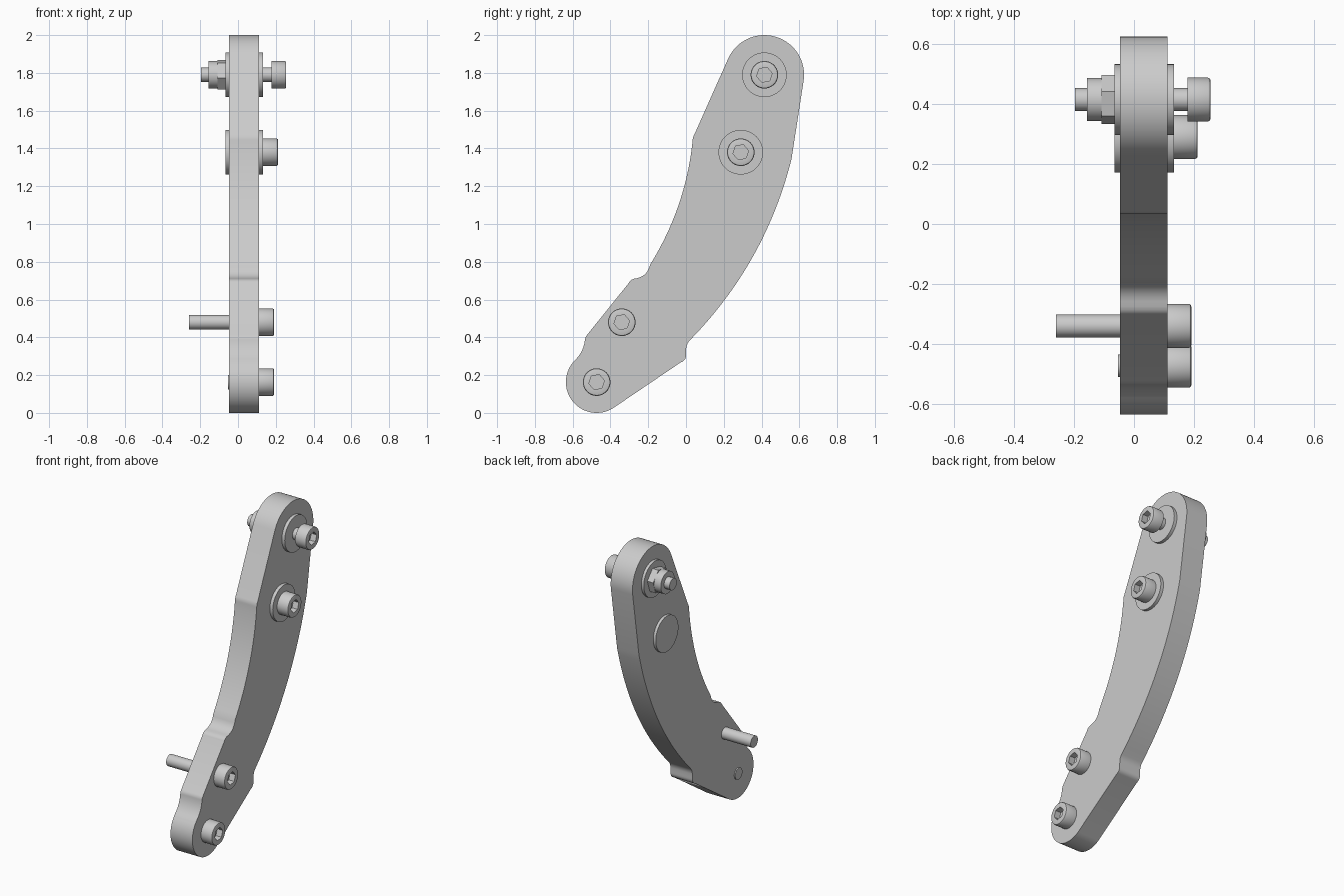
import bpy, bmesh
from math import sin, cos, pi, radians, hypot
from mathutils import Vector

cube = bpy.data.objects.get("Cube")
if cube:
    bpy.data.objects.remove(cube, do_unlink=True)

grey = bpy.data.materials.new("plain grey")
grey.use_nodes = True
grey.diffuse_color = (0.6, 0.6, 0.6, 1)
grey.node_tree.nodes["Principled BSDF"].inputs["Base Color"].default_value = grey.diffuse_color

SEG = 48
BACK, FRONT = -0.047, 0.112   # plate faces along x


def finish(name, bm):
    bmesh.ops.recalc_face_normals(bm, faces=bm.faces)
    mesh = bpy.data.meshes.new(name)
    bm.to_mesh(mesh)
    bm.free()
    mesh.materials.append(grey)
    obj = bpy.data.objects.new(name, mesh)
    bpy.context.collection.objects.link(obj)
    bpy.ops.object.select_all(action='DESELECT')
    obj.select_set(True)
    bpy.context.view_layer.objects.active = obj
    bpy.ops.object.shade_smooth_by_angle(angle=radians(30))
    return obj


def circle(centre, r, start, end, n=32):
    angles = [radians(start + (end - start) * i / n) for i in range(n + 1)]
    return [(centre[0] + r * cos(a), centre[1] + r * sin(a)) for a in angles]


def arc(a, b, sag, n=6):
    """Shallow arc from a to b; positive sag bulges out of the outline."""
    a, b = Vector(a), Vector(b)
    d = b - a
    out = Vector((d.y, -d.x)).normalized()
    return [tuple(a + d * t + out * (4 * sag * t * (1 - t)))
            for t in (i / n for i in range(n + 1))]


def turned(name, at, rings):
    """Solid around an x axis from (x, radius, is_hex) rings."""
    bm = bmesh.new()
    loops = []
    for x, r, is_hex in rings:
        loop = []
        for i in range(SEG):
            a = 2 * pi * i / SEG
            k = cos(pi / 6) / cos(a % (pi / 3) - pi / 6) if is_hex else 1
            a += radians(11.25) if is_hex else 0
            loop.append(bm.verts.new((x, at[0] + r * k * cos(a), at[1] + r * k * sin(a))))
        loops.append(loop)
    for p, q in zip(loops, loops[1:]):
        for i in range(SEG):
            j = (i + 1) % SEG
            bm.faces.new((p[i], p[j], q[j], q[i]))
    bm.faces.new(loops[0])
    bm.faces.new(loops[-1])
    return finish(name, bm)


def cylinder(name, at, x0, x1, r, is_hex=False):
    return turned(name, at, [(x0, r, is_hex), (x1, r, is_hex)])


def cap_screw(name, at, tip, seat, top):
    r = 0.073
    cylinder(name + "_shaft", at, tip, seat + 0.01, 0.038)
    turned(name + "_head", at, [
        (seat, r, False), (top - 0.008, r, False), (top - 0.002, r - 0.003, False),
        (top, r - 0.008, False), (top, 0.042, True), (top - 0.04, 0.042, True)])


# Hole positions as (y, z)
top_hole, upper_hole = (0.415, 1.79), (0.29, 1.38)
lower_hole, foot_hole = (-0.34, 0.48), (-0.473, 0.163)

# Curved arm plate
outline = (
    circle(foot_hole, 0.163, 140, 303)
    + arc((-0.03, 0.266), (0.0, 0.315), 0.012)
    + arc((0.001, 0.33), (0.02, 0.384), -0.006)
    + arc((0.02, 0.384), (0.558, 1.341), 0.074, 24)
    + circle(top_hole, 0.21, -9, 156)
    + arc((0.047, 1.48), (0.035, 1.44), 0.003)
    + arc((0.035, 1.44), (-0.19, 0.785), -0.04, 20)
    + arc((-0.19, 0.785), (-0.275, 0.71), -0.02, 8)
    + arc((-0.28, 0.708), (-0.305, 0.685), 0.004)
    + arc((-0.522, 0.415), (-0.535, 0.385), 0.003)
    + arc((-0.535, 0.385), (-0.595, 0.272), -0.012))
points = [p for i, p in enumerate(outline)
          if hypot(p[0] - outline[i - 1][0], p[1] - outline[i - 1][1]) > 0.001]
bm = bmesh.new()
face = bm.faces.new([bm.verts.new((BACK, y, z)) for y, z in points])
new = bmesh.ops.extrude_face_region(bm, geom=[face], use_keep_orig=True)["geom"]
bmesh.ops.translate(bm, vec=(FRONT - BACK, 0, 0),
                    verts=[v for v in new if isinstance(v, bmesh.types.BMVert)])
finish("arm_plate", bm)

# Flanged bushings in the two upper holes
for name, at in (("top_bushing", top_hole), ("upper_bushing", upper_hole)):
    cylinder(name, at, -0.065, 0.133, 0.118)

# Socket head screws
cap_screw("top_screw", top_hole, -0.197, 0.178, 0.255)
cap_screw("upper_screw", upper_hole, 0.0, 0.133, 0.212)
cap_screw("lower_screw", lower_hole, -0.26, FRONT, 0.191)
cap_screw("foot_screw", foot_hole, -0.054, FRONT, 0.191)

# Lock nut on the top screw
cylinder("lock_nut_hex", top_hole, -0.108, -0.065, 0.083, True)
cylinder("lock_nut_collar", top_hole, -0.157, -0.1, 0.072)
